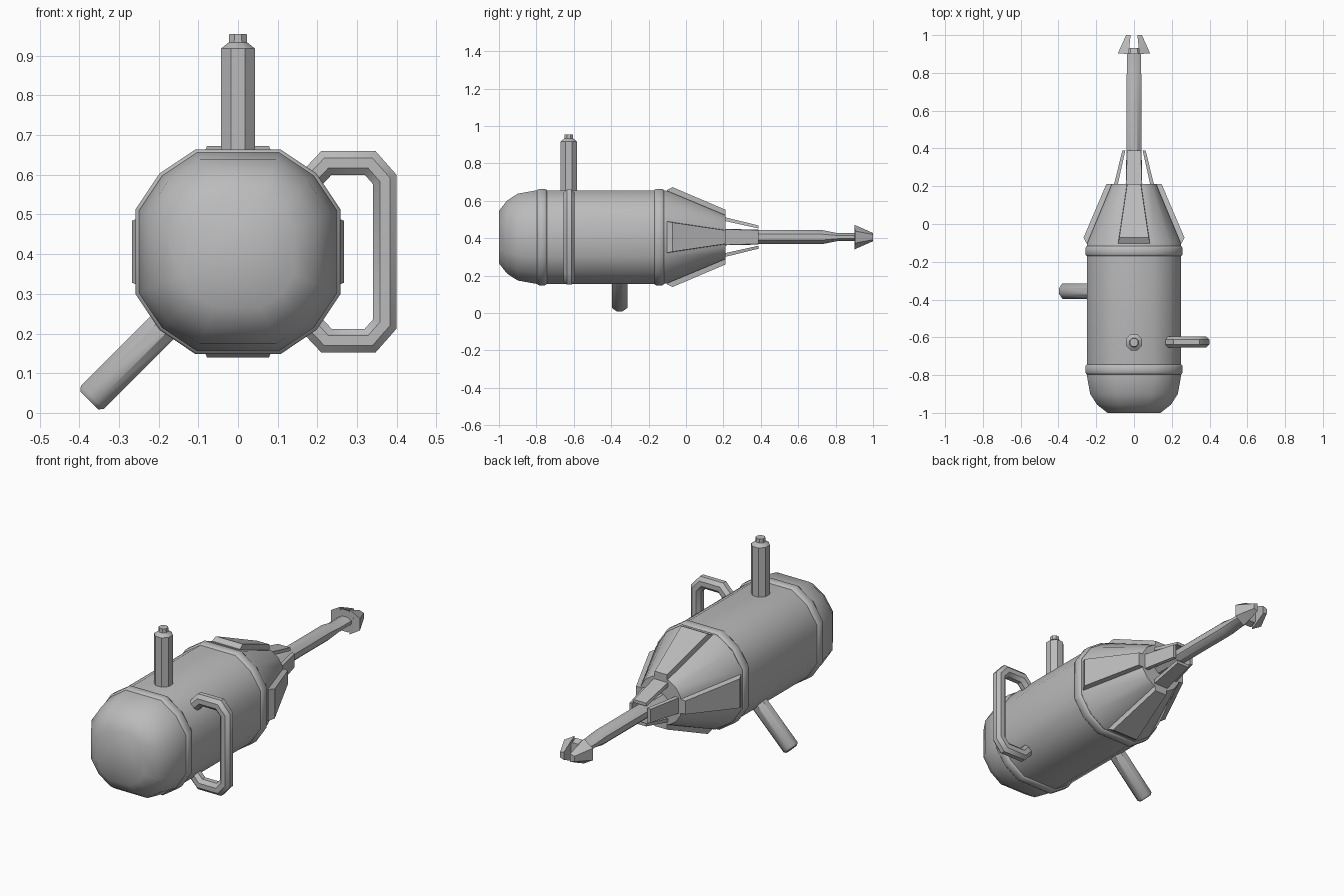
import bpy, bmesh, math
from mathutils import Vector, Matrix

if "Cube" in bpy.data.objects:
    bpy.data.objects.remove(bpy.data.objects["Cube"])

ZC = 0.406                      # height of the main axis
K = math.cos(math.radians(22.5))
OCT = [22.5 + 45 * i for i in range(8)]
ROUND = [q * 90 + a for q in range(4) for a in (22.5, 45, 67.5)]  # rounded square, 12 corners

grey = bpy.data.materials.new("plain_grey")
grey.diffuse_color = (0.5, 0.5, 0.5, 1)
grey.use_nodes = True
grey.node_tree.nodes["Principled BSDF"].inputs["Base Color"].default_value = grey.diffuse_color


def finish(name, bm, angle=42):
    bmesh.ops.recalc_face_normals(bm, faces=bm.faces)
    me = bpy.data.meshes.new(name)
    bm.to_mesh(me)
    bm.free()
    me.materials.append(grey)
    ob = bpy.data.objects.new(name, me)
    bpy.context.collection.objects.link(ob)
    bpy.ops.object.select_all(action='DESELECT')
    ob.select_set(True)
    bpy.context.view_layer.objects.active = ob
    bpy.ops.object.shade_smooth_by_angle(angle=math.radians(angle))
    return ob


def skin(name, loops):
    """Join successive vertex loops and cap both ends."""
    bm = bmesh.new()
    vs = [[bm.verts.new(p) for p in loop] for loop in loops]
    n = len(vs[0])
    for a, b in zip(vs, vs[1:]):
        for i in range(n):
            j = (i + 1) % n
            bm.faces.new((a[i], a[j], b[j], b[i]))
    bm.faces.new(vs[0])
    bm.faces.new(vs[-1])
    return finish(name, bm)


def loft(name, rings, angles=OCT, origin=(0, 0, ZC), w=(0, 1, 0), u=(1, 0, 0)):
    """Rings are (distance, flat radius along u, flat radius along v)."""
    o, w, u = Vector(origin), Vector(w).normalized(), Vector(u).normalized()
    v = w.cross(u)
    loops = []
    for r in rings:
        d, ru, rv = r[0], r[1], r[-1]
        loops.append([o + w * d + (u * ru * math.cos(math.radians(a))
                      + v * rv * math.sin(math.radians(a))) / K for a in angles])
    return skin(name, loops)


def hull(name, pts, turn=0):
    """Convex block from points around the main axis, turned about it."""
    bm = bmesh.new()
    m = Matrix.Translation((0, 0, ZC)) @ Matrix.Rotation(math.radians(turn), 4, 'Y')
    for p in pts:
        bm.verts.new(m @ Vector(p))
    bmesh.ops.convex_hull(bm, input=bm.verts)
    bmesh.ops.dissolve_limit(bm, angle_limit=0.02, verts=bm.verts, edges=bm.edges)
    return finish(name, bm, 25)


# Tank body with rounded end
loft("tank_body", [(-1, .14), (-.957, .195), (-.9, .232), (-.8, .25), (-.115, .25)], ROUND)

# Raised bands
for name, y0, y1 in (("rear_band", -.798, -.742), ("front_band", -.172, -.115)):
    loft(name, [(y0, .243), (y0 + .003, .252), (y0 + .012, .258),
                (y1 - .012, .258), (y1 - .003, .252), (y1, .243)], ROUND)

# Nose cone
loft("nose_cone", [(-.12, .25), (-.10, .247), (.212, .117)], ROUND)

# Cone plates and nozzle fins on four sides
for i in range(4):
    hull(f"cone_plate_{i}", [(s * x, y, z) for s in (-1, 1) for x, y, z in (
        (.084, -.102, .235), (.084, -.102, .252), (.078, -.072, .267),
        (.036, .212, .146), (.038, .212, .105))], i * 90)
    hull(f"nozzle_fin_{i}", [(s * x, y, z) for s in (-1, 1) for x, y, z in (
        (.042, .2, .108), (.044, .2, .088), (.036, .388, .062), (.04, .388, .046))], i * 90)

# Lance, flattened near the tip
loft("lance", [(.2, .040, .037), (.73, .040, .037), (.81, .038, .021), (.91, .038, .021)])

# Two-pronged tip
loft("tip_base", [(.9, .05, .058), (.932, .04, .046)])
for s, side in ((1, "right"), (-1, "left")):
    hull(f"tip_prong_{side}", [(s * x, y, t * z) for t in (-1, 1) for x, y, z in (
        (.028, .9, .066), (.085, .904, .032), (.018, 1, .022), (.042, 1, .014))])

# Upright filler pipe
loft("filler_pipe", [(.6, .043), (.918, .043), (.934, .023), (.955, .022)],
     origin=(0, -.627, 0), w=(0, 0, 1))

# Slanted lower grip
loft("lower_grip", [(.2, .041), (.519, .041), (.53, .032)],
     origin=(0, -.355, ZC), w=(-1, 0, -1), u=(0, 1, 0))

# Side carrying handle: mitred pipe along a path in the xz plane
half = [(.17, .168), (.223, .224), (.333, .224), (.370, .182)]
path = [Vector((x, z)) for x, z in half + [(x, -z) for x, z in reversed(half)]]
loops = []
for i, p in enumerate(path):
    a = (p - path[max(i - 1, 0)]).normalized() if i else (path[1] - p).normalized()
    b = (path[i + 1] - p).normalized() if i < len(path) - 1 else a
    t = (a + b).normalized()
    n = Vector((-t.y, t.x)) / max(t.dot(a), .5)
    loops.append([(p.x + n.x * .03 / K * math.cos(math.radians(g)),
                   -.625 + .03 / K * math.sin(math.radians(g)),
                   ZC + p.y + n.y * .03 / K * math.cos(math.radians(g))) for g in OCT])
skin("carry_handle", loops)
